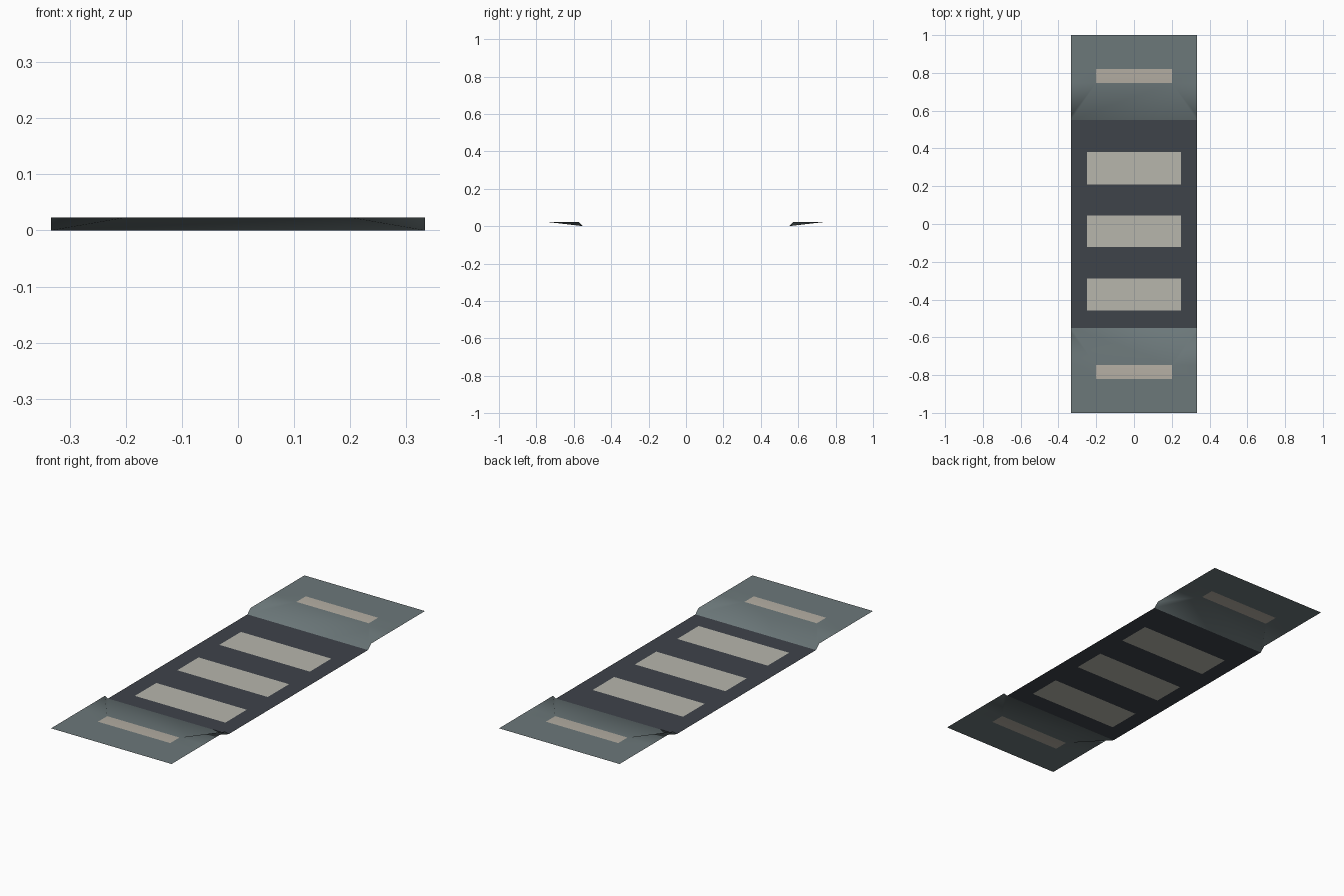
import bpy
import bmesh

if "Cube" in bpy.data.objects:
    bpy.data.objects.remove(bpy.data.objects["Cube"])

W = 0.333      # half width of the crossing
EDGE = 0.55    # half length of the road, where the ramps begin
CURB = 0.575   # top of the sloped curb
LAND = 0.747   # top of the ramp
H = 0.023      # pavement height


def material(name, rgb):
    """Make a flat material from 0-255 sRGB values."""
    lin = [((c / 255 + 0.055) / 1.055) ** 2.4 for c in rgb]
    mat = bpy.data.materials.new(name)
    mat.diffuse_color = (*lin, 1)
    mat.use_nodes = True
    mat.node_tree.nodes["Principled BSDF"].inputs["Base Color"].default_value = mat.diffuse_color
    return mat


asphalt = material("asphalt", (62, 67, 74))
concrete = material("concrete", (108, 120, 122))
white_paint = material("white_paint", (183, 182, 172))
tactile = material("tactile_paving", (180, 174, 163))


def finish(name, bm, mats, smooth=False):
    bmesh.ops.remove_doubles(bm, verts=bm.verts, dist=1e-5)
    for f in bm.faces:
        f.smooth = smooth
    mesh = bpy.data.meshes.new(name)
    bm.to_mesh(mesh)
    bm.free()
    for m in mats:
        mesh.materials.append(m)
    obj = bpy.data.objects.new(name, mesh)
    bpy.context.collection.objects.link(obj)
    return obj


def face(bm, pts, index=0):
    """Add one face, always turned upward."""
    f = bm.faces.new([bm.verts.new(p) for p in pts])
    f.material_index = index
    f.normal_update()
    if f.normal.z < 0:
        f.normal_flip()


def grid(bm, xs, ys, z, painted):
    """Fill a grid of cells, using the second material where painted."""
    for x0, x1 in zip(xs, xs[1:]):
        for y0, y1 in zip(ys, ys[1:]):
            mid = ((x0 + x1) / 2, (y0 + y1) / 2)
            face(bm, [(x0, y0, z), (x1, y0, z), (x1, y1, z), (x0, y1, z)],
                 int(painted(*mid)))


# Road with three broad painted bars
bars = [(-0.457, -0.288), (-0.122, 0.046), (0.21, 0.38)]
bm = bmesh.new()
grid(bm, [-W, -0.25, 0.25, W], [-EDGE, *[y for b in bars for y in b], EDGE], 0,
     lambda x, y: abs(x) < 0.25 and any(a < y < b for a, b in bars))
finish("road", bm, [asphalt, white_paint])

# Pavement at each end, with a dropped curb and flared sides
for name, s in (("front_pavement", -1), ("back_pavement", 1)):
    bm = bmesh.new()
    # level landing with a tactile strip at the head of the ramp
    grid(bm, [-W, -0.2, 0.2, W], [s * LAND, s * 0.82, s], H,
         lambda x, y: abs(x) < 0.2 and abs(y) < 0.82)
    # ramp down to the road
    face(bm, [(-W, s * EDGE, 0), (W, s * EDGE, 0),
              (0.2, s * LAND, H), (-0.2, s * LAND, H)])
    for side in (-1, 1):
        # steep flare and the level corner beside it
        top, curb = (side * 0.2, s * LAND, H), (side * W, s * CURB, H)
        face(bm, [top, curb, (side * W, s * EDGE, 0)])
        face(bm, [top, curb, (side * W, s * LAND, H)])
    finish(name, bm, [concrete, tactile], smooth=True)
